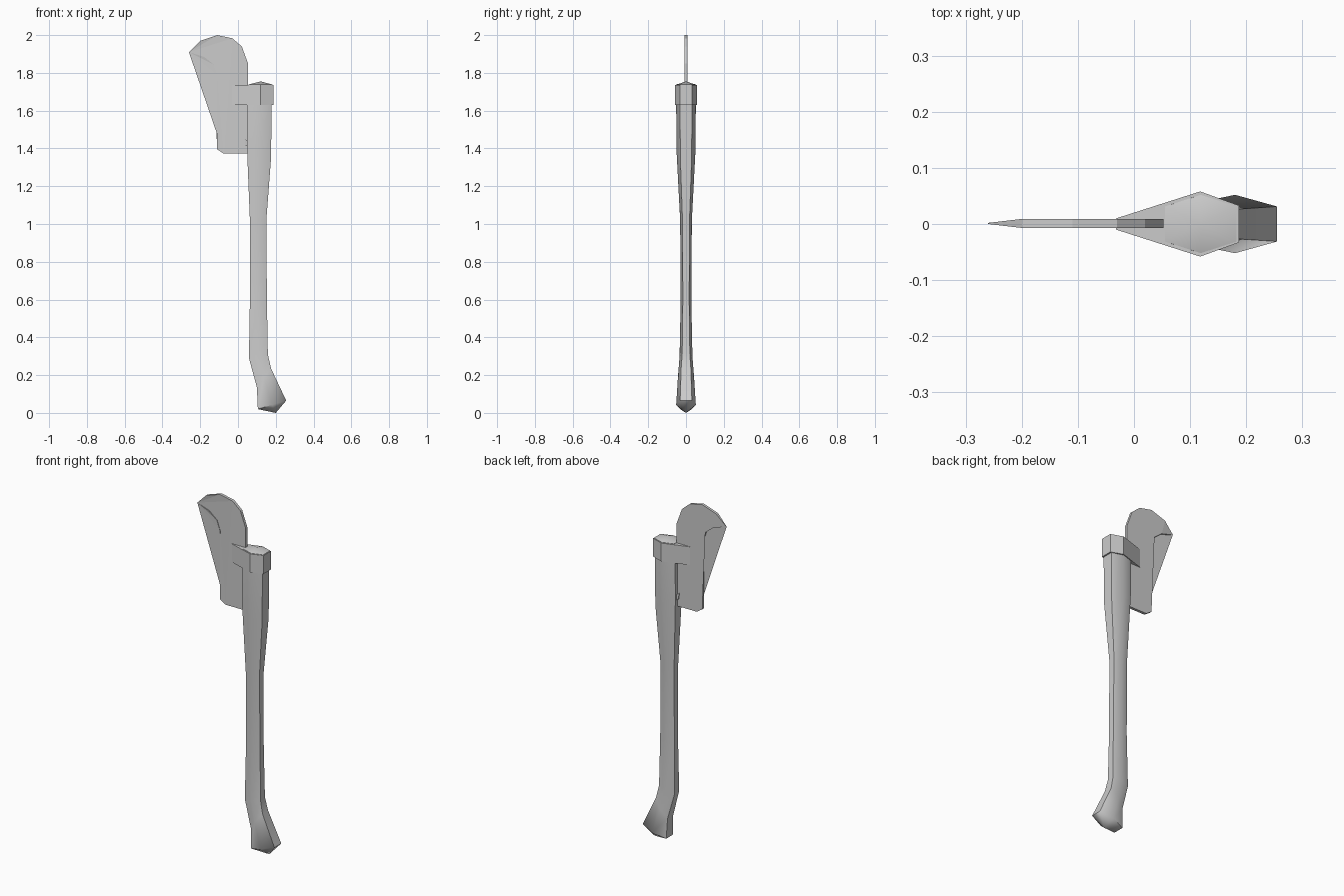
import bpy
import bmesh
from math import radians

cube = bpy.data.objects.get("Cube")
if cube:
    bpy.data.objects.remove(cube, do_unlink=True)

grey = bpy.data.materials.new("plain grey")
grey.use_nodes = True
GREY = (0.6, 0.6, 0.6, 1)
grey.diffuse_color = GREY
grey.node_tree.nodes["Principled BSDF"].inputs["Base Color"].default_value = GREY


def finish(bm, name, smooth=None):
    bmesh.ops.recalc_face_normals(bm, faces=bm.faces)
    mesh = bpy.data.meshes.new(name)
    bm.to_mesh(mesh)
    bm.free()
    mesh.materials.append(grey)
    obj = bpy.data.objects.new(name, mesh)
    bpy.context.collection.objects.link(obj)
    if smooth:
        bpy.ops.object.select_all(action="DESELECT")
        obj.select_set(True)
        bpy.context.view_layer.objects.active = obj
        bpy.ops.object.shade_smooth_by_angle(angle=radians(smooth))
    return obj


def loft(bm, rings):
    """Skin a list of equal-length point rings."""
    loops = [[bm.verts.new(p) for p in ring] for ring in rings]
    for a, b in zip(loops, loops[1:]):
        for i in range(len(a)):
            j = (i + 1) % len(a)
            bm.faces.new((a[i], a[j], b[j], b[i]))
    return loops


def cone_cap(bm, loop, apex):
    tip = bm.verts.new(apex)
    for i, v in enumerate(loop):
        bm.faces.new((v, loop[(i + 1) % len(loop)], tip))


def hexagon(left, right, half):
    """Six-sided section between two (x, z) edges, widest in the middle."""
    (xl, zl), (xr, zr) = left, right
    xm, zm, flat = (xl + xr) / 2, (zl + zr) / 2, half * 0.6
    return [(xl, -flat, zl), (xm, -half, zm), (xr, -flat, zr),
            (xr, flat, zr), (xm, half, zm), (xl, flat, zl)]


# Handle: hexagonal sections from the flared foot up to the head
sections = [
    ((0.105, 0.02), (0.255, 0.065), 0.052),
    ((0.10, 0.135), (0.175, 0.235), 0.043),
    ((0.058, 0.29), (0.158, 0.31), 0.034),
    ((0.063, 0.60), (0.153, 0.60), 0.028),
    ((0.063, 1.02), (0.15, 1.02), 0.031),
    ((0.047, 1.42), (0.175, 1.35), 0.05),
    ((0.048, 1.63), (0.178, 1.63), 0.052),
    ((0.055, 1.738), (0.183, 1.738), 0.052),
]
bm = bmesh.new()
loops = loft(bm, [hexagon(*s) for s in sections])
cone_cap(bm, loops[0], (0.20, 0, 0))
cone_cap(bm, loops[-1], (0.12, 0, 1.755))
finish(bm, "handle", 50)

# Collar: wedge-shaped band that clamps the blade to the handle
half = [(-0.032, 0.01), (0.118, 0.058), (0.187, 0.033)]
plan = [(x, -y) for x, y in half] + [(x, y) for x, y in reversed(half)]
bm = bmesh.new()
loops = loft(bm, [[(x, y, z) for x, y in plan] for z in (1.63, 1.736)])
for loop in loops:
    bm.faces.new(loop)
finish(bm, "collar")

# Blade: flat hooked plate, thinning to the tip of the hook
outline = [
    (-0.26, 1.91), (-0.20, 1.97), (-0.11, 2.0), (-0.03, 1.983),
    (0.02, 1.94), (0.053, 1.85), (0.053, 1.372), (-0.075, 1.372),
    (-0.11, 1.395), (-0.11, 1.79), (-0.13, 1.845), (-0.18, 1.885),
]
bm = bmesh.new()
sides = [[(x, 0.001 + s * (0.001 if x < -0.25 else 0.008), z)
          for x, z in outline] for s in (-1, 1)]
loops = loft(bm, sides)
for loop in loops:
    bm.faces.new(loop)
bmesh.ops.triangulate(bm, faces=[f for f in bm.faces if len(f.verts) > 4])
finish(bm, "blade")

# Lower clip: small slanted wedge where the handle grips the blade
bm = bmesh.new()
clip = [(0.035, 1.45), (0.08, 1.425), (0.08, 1.395), (0.04, 1.415)]
loops = loft(bm, [[(x, s * (0.012 + max(0, x - 0.035) * 0.6), z)
                   for x, z in clip] for s in (-1, 1)])
for loop in loops:
    bm.faces.new(loop)
finish(bm, "lower_clip")
